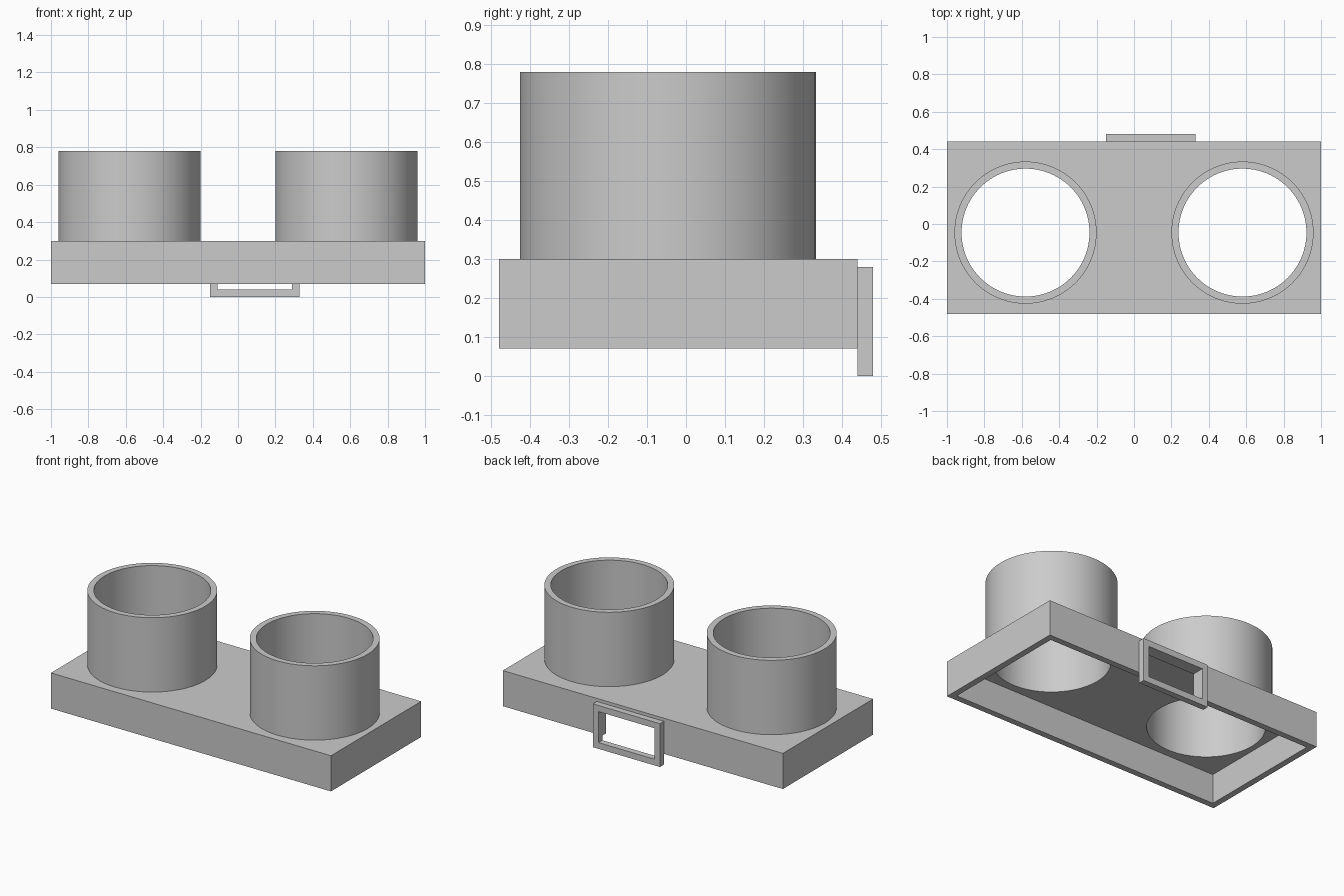
import bpy
import bmesh
import math
from mathutils import Matrix, Vector

cube = bpy.data.objects.get("Cube")
if cube:
    bpy.data.objects.remove(cube, do_unlink=True)

WALL = 0.04
CUP_X, CUP_Y = 0.58, -0.046
CUP_R, BORE_R = 0.38, 0.342
BASE_LOW, BASE_TOP, CUP_TOP = 0.07, 0.30, 0.78
SEGMENTS = 96

grey = bpy.data.materials.new("plain grey")
grey.use_nodes = True
grey.diffuse_color = (0.6, 0.6, 0.6, 1)
grey.node_tree.nodes["Principled BSDF"].inputs["Base Color"].default_value = (0.6, 0.6, 0.6, 1)


def finish(name, bm):
    bmesh.ops.recalc_face_normals(bm, faces=bm.faces[:])
    mesh = bpy.data.meshes.new(name)
    bm.to_mesh(mesh)
    bm.free()
    mesh.materials.append(grey)
    obj = bpy.data.objects.new(name, mesh)
    bpy.context.collection.objects.link(obj)
    return obj


def box(name, low, high):
    low, high = Vector(low), Vector(high)
    bm = bmesh.new()
    bmesh.ops.create_cube(bm, size=1, matrix=Matrix.Translation((low + high) / 2)
                          @ Matrix.Diagonal((*(high - low), 1)))
    return finish(name, bm)


def cylinder(name, x, y, radius, low, high):
    bm = bmesh.new()
    bmesh.ops.create_cone(bm, cap_ends=True, segments=SEGMENTS, radius1=radius,
                          radius2=radius, depth=high - low,
                          matrix=Matrix.Translation((x, y, (low + high) / 2)))
    return finish(name, bm)


def cut(target, cutter):
    cutter.hide_render = True
    mod = target.modifiers.new("cut", 'BOOLEAN')
    mod.operation = 'DIFFERENCE'
    mod.solver = 'EXACT'
    mod.object = cutter
    bpy.context.view_layer.objects.active = target
    bpy.ops.object.modifier_apply(modifier=mod.name)
    bpy.data.objects.remove(cutter, do_unlink=True)


def smooth(obj):
    bpy.ops.object.select_all(action='DESELECT')
    obj.select_set(True)
    bpy.context.view_layer.objects.active = obj
    bpy.ops.object.shade_smooth_by_angle(angle=math.radians(30))


# Hollow base tray, open underneath
base = box("base_tray", (-1, -0.48, BASE_LOW), (1, 0.44, BASE_TOP))
cut(base, box("hollow_cutter", (-1 + WALL, -0.48 + WALL, -0.1),
              (1 - WALL, 0.44 - WALL, BASE_TOP - WALL)))

# Latch opening through the back wall
cut(base, box("slot_cutter", (-0.11, 0.36, -0.1), (0.29, 0.6, 0.24)))

# Round bores and the open tubes standing over them
for side, name in ((1, "left"), (-1, "right")):
    x = side * CUP_X
    cut(base, cylinder("bore_cutter", x, CUP_Y, BORE_R, 0.2, 0.4))
    cup = cylinder(name + "_cup", x, CUP_Y, CUP_R, BASE_TOP, CUP_TOP)
    cut(cup, cylinder("cup_cutter", x, CUP_Y, BORE_R, 0.2, 0.9))
    smooth(cup)
smooth(base)

# Rectangular frame around the latch opening
frame = box("latch_frame", (-0.15, 0.44, 0), (0.33, 0.48, 0.28))
cut(frame, box("frame_cutter", (-0.11, 0.36, 0.04), (0.29, 0.6, 0.24)))
